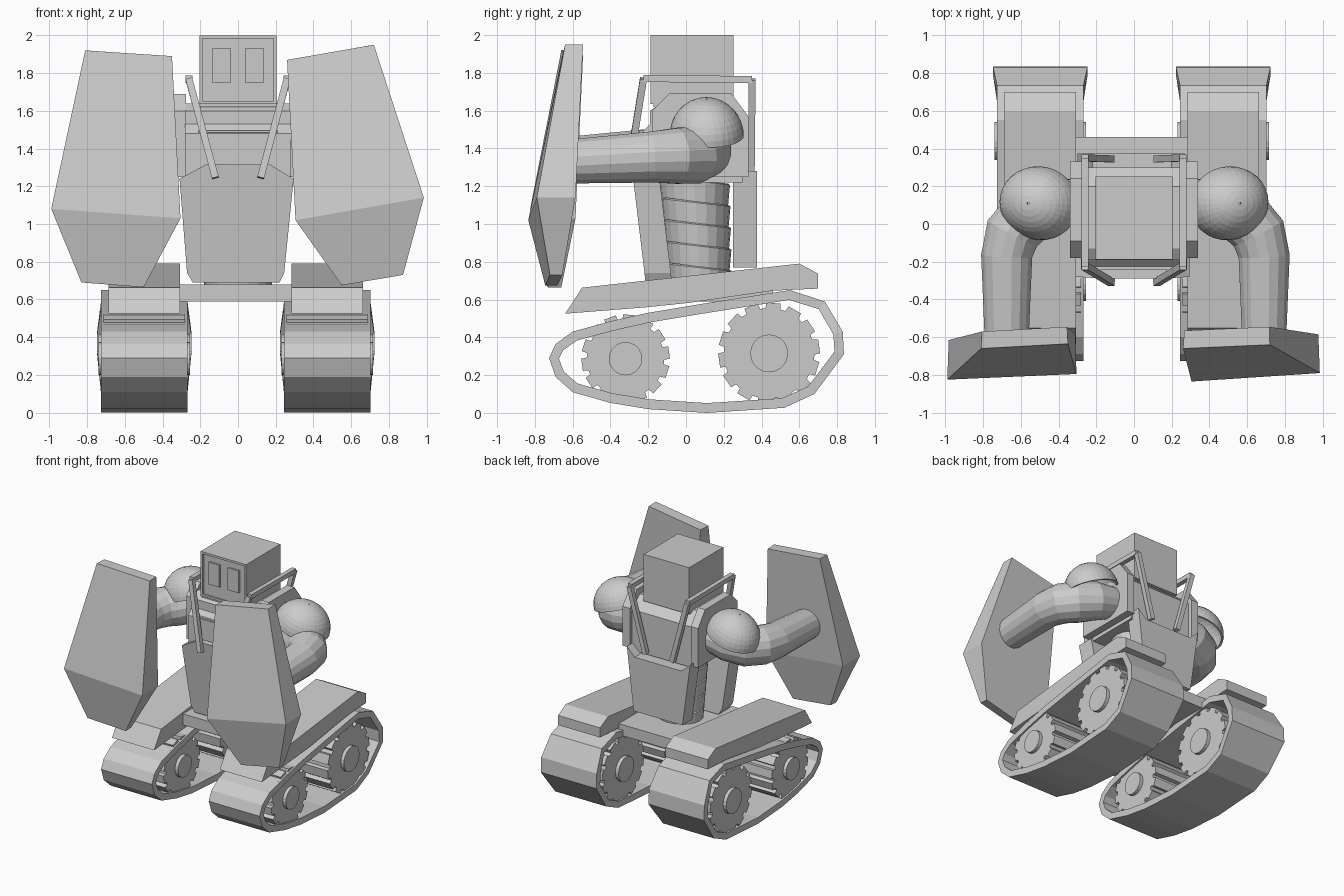
import bpy, bmesh
from math import sin, cos, pi, radians
from mathutils import Vector, Matrix

if "Cube" in bpy.data.objects:
    bpy.data.objects.remove(bpy.data.objects["Cube"])


def loft(name, rings, caps=True, cyclic=False):
    """Skin equal-length closed rings into one mesh object."""
    bm = bmesh.new()
    vs = [[bm.verts.new(p) for p in r] for r in rings]
    n = len(vs[0])
    pairs = list(zip(vs, vs[1:])) + ([(vs[-1], vs[0])] if cyclic else [])
    for a, b in pairs:
        for i in range(n):
            bm.faces.new((a[i], a[(i + 1) % n], b[(i + 1) % n], b[i]))
    if caps:
        bm.faces.new(vs[0])
        bm.faces.new(vs[-1])
    bmesh.ops.recalc_face_normals(bm, faces=bm.faces)
    me = bpy.data.meshes.new(name)
    bm.to_mesh(me)
    bm.free()
    ob = bpy.data.objects.new(name, me)
    bpy.context.collection.objects.link(ob)
    return ob


def prism_x(name, yz, x0, x1):
    return loft(name, [[(x, y, z) for y, z in yz] for x in (x0, x1)])


def prism_y(name, xz, y0, y1, lean=0, z0=0):
    return loft(name, [[(x, y + lean * (z - z0), z) for x, z in xz] for y in (y0, y1)])


def box(name, x0, x1, y0, y1, z0, z1):
    return prism_x(name, [(y0, z0), (y1, z0), (y1, z1), (y0, z1)], x0, x1)


def circle(cy, cz, r, n):
    return [(cy + r * cos(2 * pi * i / n), cz + r * sin(2 * pi * i / n)) for i in range(n)]


def gear(cy, cz, r, depth, n):
    pts = []
    for i in range(n):
        for f, rr in ((0, r), (.62, r), (.68, r - depth), (.94, r - depth)):
            a = 2 * pi * (i + f) / n
            pts.append((cy + rr * cos(a), cz + rr * sin(a)))
    return pts


def tube(name, path, radii, n):
    path = [Vector(p) for p in path]
    rings = []
    for i, p in enumerate(path):
        t = (path[min(i + 1, len(path) - 1)] - path[max(i - 1, 0)]).normalized()
        ref = Vector((0, 0, 1)) if abs(t.z) < .9 else Vector((0, 1, 0))
        u = t.cross(ref).normalized()
        v = u.cross(t)
        rings.append([p + radii[i] * (u * cos(a) + v * sin(a))
                      for a in (2 * pi * (k + .5) / n for k in range(n))])
    return loft(name, rings)


def inset(pts, d):
    """Offset a counter-clockwise 2D loop inwards."""
    out = []
    for i, p in enumerate(pts):
        a, b, c = Vector(pts[i - 1]), Vector(p), Vector(pts[(i + 1) % len(pts)])
        e1, e2 = (b - a).normalized(), (c - b).normalized()
        m = Vector((-e1.y - e2.y, e1.x + e2.x)).normalized()
        out.append(tuple(b + m * d))
    return out


# Tracks, wheels and fenders
belt = [(-.725, .29), (-.69, .19), (-.6, .11), (-.4, .053), (-.2, .02), (.11, 0),
        (.52, .027), (.68, .1), (.836, .31), (.83, .43), (.735, .59), (.55, .65),
        (.07, .575), (-.2, .53), (-.4, .485), (-.6, .43), (-.69, .365)]
belt_in = inset(belt, .052)
fender = [(-.64, .525), (-.2, .56), (.02, .583), (.46, .647), (.70, .658),
          (.70, .737), (.60, .79), (-.55, .663)]
for s, side in ((1, "right"), (-1, "left")):
    cx = -.012 + s * .485

    def belt_ring(loop, sg):
        return [(cx + sg * (.25 if belt[i][0] > .75 else .229), y, z)
                for i, (y, z) in enumerate(loop)]
    loft(side + "_track_belt", [belt_ring(belt, -1), belt_ring(belt, 1),
                                belt_ring(belt_in, 1), belt_ring(belt_in, -1)],
         caps=False, cyclic=True)
    prism_x(side + "_fender", fender, cx - .19, cx + .19)
    for part, cy, cz, r, hub in (("rear", .44, .315, .27, .1), ("front", -.32, .287, .235, .088)):
        prism_x(f"{side}_{part}_wheel", gear(cy, cz, r, .03, 14), cx - .215, cx + .215)
        prism_x(f"{side}_{part}_hub", circle(cy, cz, hub, 20), cx - .243, cx + .243)

# Chassis plate between the tracks
box("chassis_plate", -.31, .29, -.27, .46, .59, .68)

# Ribbed waist
for i in range(5):
    z, r = .66 + i * .115, .158 + i * .005
    rings = []
    for h, dr in ((0, 0), (.108, .01), (.115, 0)):
        rings.append([((r + dr + .02) * cos(a), .075 - .03 * i / 4 + (r + dr) * sin(a),
                       z + h - .12 * sin(a) * r)
                      for a in (2 * pi * k / 20 for k in range(20))])
    loft(f"waist_ring_{i}", rings)

# Belly plate and backpack
prism_y("belly_plate", [(-.24, .69), (.22, .69), (.245, .74), (.295, 1.24), (.17, 1.315),
                        (-.17, 1.315), (-.31, 1.24), (-.27, .74)], -.215, -.075, -.12, .7)
prism_y("backpack", [(-.23, .77), (.21, .77), (.27, 1.28), (.2, 1.21), (-.22, 1.21),
                     (-.3, 1.28)], .25, .375)

# Upper chest, collar and shoulder side plates
prism_x("chest", [(-.24, 1.22), (-.24, 1.48), (-.19, 1.53), (-.19, 1.6), (-.13, 1.64),
                  (.2, 1.64), (.3, 1.55), (.3, 1.22)], -.28, .28)
prism_x("chest_slot", [(-.245, 1.485), (-.245, 1.495), (-.2, 1.495), (-.2, 1.485)], -.21, .21)
for s, side in ((1, "right"), (-1, "left")):
    prism_x(side + "_chest_side", [(-.18, 1.25), (-.18, 1.6), (-.09, 1.69), (.24, 1.69),
                                   (.33, 1.57), (.33, 1.25)], s * .275, s * .34)

# Head with recessed face and raised eyes
box("head", -.205, .205, -.172, .252, 1.62, 2)
loft("face_frame", [[(sx * w, y, 1.818 + sz * h) for sx, sz in ((-1, -1), (1, -1), (1, 1), (-1, 1))]
                    for w, h, y in ((.205, .182, -.17), (.205, .182, -.187),
                                    (.188, .165, -.187), (.188, .165, -.17))],
     caps=False, cyclic=True)
for s, side in ((1, "right"), (-1, "left")):
    box(side + "_eye", s * .038, s * .137, -.187, -.17, 1.75, 1.93)

# Roll cage bars
for s, side in ((1, "right"), (-1, "left")):
    pts = [(s * .12, -.31, 1.245), (s * .26, -.225, 1.77), (s * .26, .35, 1.765),
           (s * .12, .345, 1.25)]
    for i in range(3):
        tube(f"{side}_cage_bar_{i}", pts[i:i + 2], [.026] * 2, 4)

# Arms and domed shoulder shells
for s, side in ((1, "right"), (-1, "left")):
    dx, dz = (.01, 0) if s > 0 else (-.01 + .015, .015)
    path = [(.30, .12, 1.42), (.45, .1, 1.39), (.57, .04, 1.365), (.65, -.05, 1.36),
            (.68, -.17, 1.355), (.68, -.63, 1.33)]
    tube(side + "_arm", [(s * x + dx, y, z + dz) for x, y, z in path],
         [.12, .145, .155, .15, .138, .118], 16)
    tilt = Matrix.Translation((s * .5, .11, 1.47)) @ Matrix.Rotation(radians(18 * s), 4, 'Y') \
        @ Matrix.Rotation(radians(12 * s), 4, 'Z')
    rings = []
    for scale, order in ((1, range(0, 10)), (.93, range(9, -1, -1))):
        for k in order:
            e = pi / 2 * k / 9.15
            rings.append([tilt @ Vector((.215 * scale * cos(e) * cos(a), .195 * scale * cos(e) * sin(a),
                                         .2 * scale * sin(e)))
                          for a in (2 * pi * j / 32 for j in range(32))])
    # outer skin closed at the crown, hollow underneath
    crown = loft(side + "_shoulder_shell", rings, caps=False, cyclic=True)

# Large folded shields: x, z, front y, back y
shields = {
    "right": [(.72, 1.95, -.64, -.545), (.26, 1.87, -.66, -.565), (.305, 1.02, -.835, -.61),
              (.55, .675, -.745, -.68), (.875, .73, -.72, -.655), (.985, 1.14, -.79, -.585)],
    "left": [(-.81, 1.92, -.66, -.57), (-.35, 1.89, -.635, -.545), (-.305, 1.03, -.795, -.585),
             (-.50, .665, -.73, -.66), (-.83, .69, -.75, -.68), (-.99, 1.08, -.825, -.615)],
}
for side, pts in shields.items():
    ob = loft(side + "_shield", [[(x, yf, z) for x, z, yf, yb in pts],
                                 [(x * .98 + (.012 if x > 0 else -.012), yb, z) for x, z, yf, yb in pts]])
    bm = bmesh.new()
    bm.from_mesh(ob.data)
    bm.verts.ensure_lookup_table()
    for a, b in ((2, 5), (8, 11)):
        bmesh.ops.connect_verts(bm, verts=[bm.verts[a], bm.verts[b]])
    bm.to_mesh(ob.data)
    bm.free()
